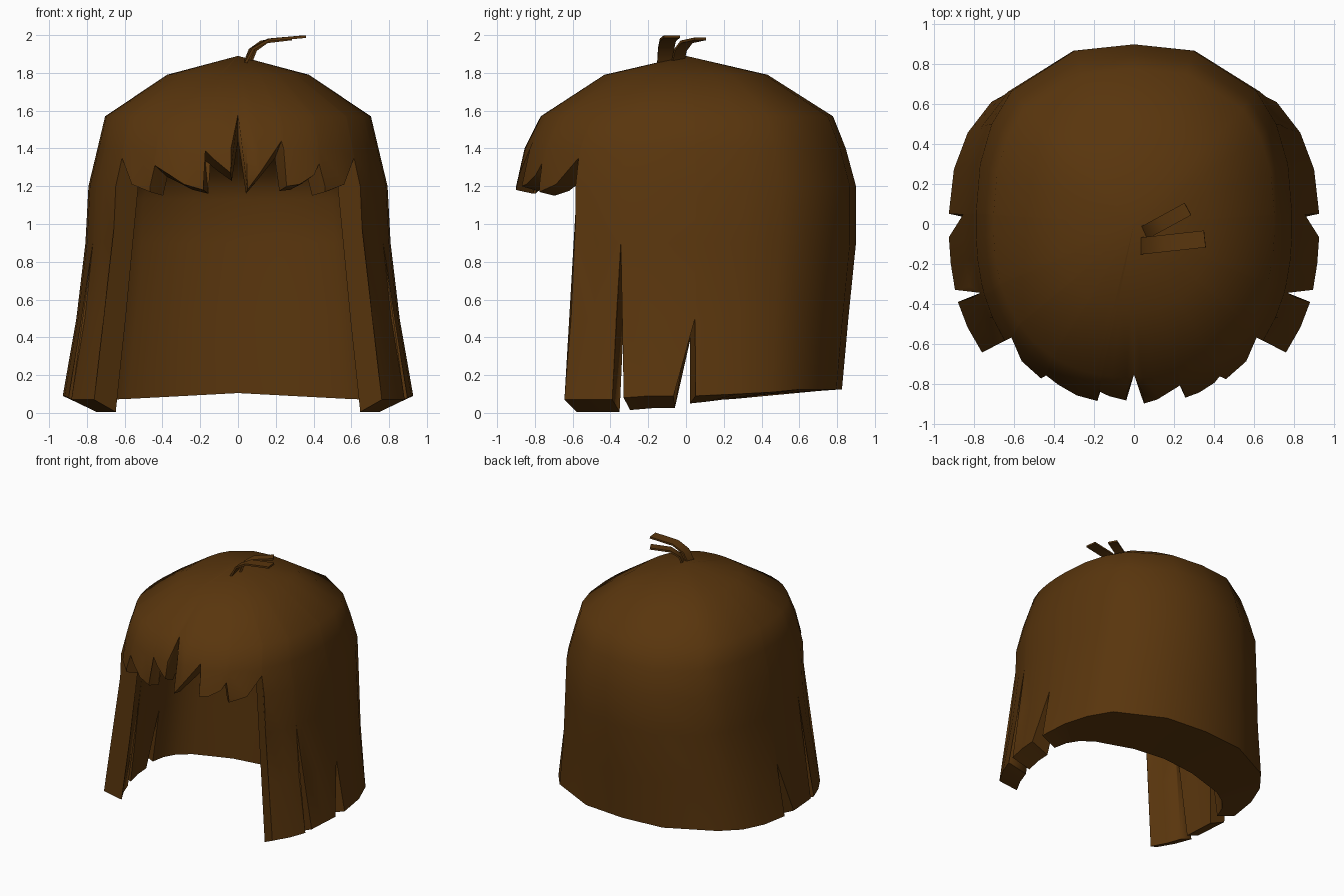
import bpy, bmesh, math
from mathutils import Vector

if "Cube" in bpy.data.objects:
    bpy.data.objects.remove(bpy.data.objects["Cube"])

mat = bpy.data.materials.new("brown_hair")
mat.diffuse_color = (0.10, 0.036, 0.004, 1)
mat.use_nodes = True
mat.node_tree.nodes["Principled BSDF"].inputs["Base Color"].default_value = mat.diffuse_color

RX, RY = 0.8, 0.9
ROWS = [1.89, 1.79, 1.57, 1.4, 1.2, 0.9, 0.5, 0.0]
# profile scale per row: width, front depth, back depth
SX = [0.0, 0.47, 0.88, 0.93, 0.99, 1.01, 1.07, 1.18]
SF = [0.0, 0.48, 0.855, 0.95, 1.0, 1.0, 1.04, 1.11]
SB = [0.0, 0.48, 0.865, 0.94, 1.0, 1.0, 0.955, 0.905]
NF, NB = 2.3, 2.5   # roundness of the plan, front and back


def lerp_rows(vals, z):
    for i in range(len(ROWS) - 1):
        if z >= ROWS[i + 1]:
            t = (ROWS[i] - z) / (ROWS[i] - ROWS[i + 1])
            return vals[i] + (vals[i + 1] - vals[i]) * t
    return vals[-1]


def front(x):
    return x, -RY * (1 - abs(x / RX) ** NF) ** (1 / NF)


def back(x):
    return x, RY * (1 - abs(x / RX) ** NB) ** (1 / NB)


def side(y, s):
    n = NF if y < 0 else NB
    return s * RX * (1 - abs(y / RY) ** n) ** (1 / n), y


def outer(p, z):
    sy = SF if p[1] < 0 else SB
    return Vector((p[0] * lerp_rows(SX, z), p[1] * lerp_rows(sy, z), z))


def inner(p, z, drop):
    v = outer(p, z)
    v.x *= 0.85 - 0.05 * max(0, p[1])
    v.y *= 0.9 if v.y < 0 else 0.42
    if z > 1.1:
        v.z = 1.1 + (z - 1.1) * (0.45 - 0.38 * v.y)
    if z < 0.3:
        v.z -= drop
    return v


# columns around the head: (plan point, hem height, inner hem drop)
fringe = [(-.65, 1.35), (-.57, 1.21), (-.47, 1.17), (-.46, 1.31), (-.39, 1.27),
          (-.29, 1.21), (-.185, 1.18), (-.22, 1.42), (-.13, 1.34), (-.04, 1.27),
          (0, 1.58), (.05, 1.18), (.12, 1.27), (.25, 1.44), (.26, 1.2),
          (.33, 1.21), (.415, 1.26), (.45, 1.32), (.465, 1.17), (.57, 1.21), (.65, 1.35)]
locks = [(-.585, .07), (-.47, .07), (-.355, .07), (-.345, .9), (-.30, .08), (-.18, .09),
         (-.06, .09), (.05, .5), (.056, .09), (.30, .10), (.5, .11)]


def lock_cols(s):
    return [(side(y, s), z, 0.065 if y < 0 else 0.04) for y, z in locks]


cols = [(front(x), z, 0) for x, z in fringe] + lock_cols(1)
cols += [(back(x), 0.125, 0.02 + 0.05 * abs(x)) for x in (0.62, 0.3, 0, -0.3, -0.62)]
cols += lock_cols(-1)[::-1]


def finish(bm, name, angle):
    bmesh.ops.remove_doubles(bm, verts=bm.verts, dist=0.0005)
    bmesh.ops.recalc_face_normals(bm, faces=bm.faces)
    me = bpy.data.meshes.new(name)
    bm.to_mesh(me)
    bm.free()
    ob = bpy.data.objects.new(name, me)
    bpy.context.collection.objects.link(ob)
    me.materials.append(mat)
    bpy.ops.object.select_all(action='DESELECT')
    ob.select_set(True)
    bpy.context.view_layer.objects.active = ob
    bpy.ops.object.shade_smooth_by_angle(angle=math.radians(angle))
    return ob


def add_quad(bm, pts):
    # skip repeated points where rows collapse onto the hem
    clean = []
    for p in pts:
        if all((p - q).length > 1e-5 for q in clean):
            clean.append(p)
    if len(clean) > 2:
        bm.faces.new([bm.verts.new(p) for p in clean])


# main hair: outer surface, inner cavity and hem
bm = bmesh.new()
for i, a in enumerate(cols):
    b = cols[(i + 1) % len(cols)]
    for r0, r1 in zip(ROWS, ROWS[1:]):
        za, zb = [max(r, a[1]) for r in (r0, r1)], [max(r, b[1]) for r in (r0, r1)]
        add_quad(bm, [outer(a[0], za[0]), outer(b[0], zb[0]),
                      outer(b[0], zb[1]), outer(a[0], za[1])])
        add_quad(bm, [inner(a[0], za[0], a[2]), inner(b[0], zb[0], b[2]),
                      inner(b[0], zb[1], b[2]), inner(a[0], za[1], a[2])])
    # hem and strand edges
    add_quad(bm, [outer(a[0], a[1]), outer(b[0], b[1]),
                  inner(b[0], b[1], b[2]), inner(a[0], a[1], a[2])])
finish(bm, "hair_shell", 46)


# loose wisps on the crown
def wisp(name, path, width, thick=0.014):
    d = path[-1] - path[0]
    across = Vector((-d.y, d.x, 0)).normalized() * width / 2
    bm = bmesh.new()
    rings = []
    for i, p in enumerate(path):
        t = (path[min(i + 1, len(path) - 1)] - path[max(i - 1, 0)]).normalized()
        n = t.cross(across).normalized() * thick / 2
        rings.append([bm.verts.new(q) for q in
                      (p + across + n, p - across + n, p - across - n, p + across - n)])
    for r, s in zip(rings, rings[1:]):
        for k in range(4):
            bm.faces.new((r[k], r[(k + 1) % 4], s[(k + 1) % 4], s[k]))
    bm.faces.new(rings[0])
    bm.faces.new(rings[-1])
    finish(bm, name, 40)


def wisp_path(start, end, top):
    prof = [(0, 0), (0.13, 0.55), (0.4, 0.88), (1, 1)]
    return [Vector((start[0] + (end[0] - start[0]) * u, start[1] + (end[1] - start[1]) * u,
                    1.85 + (top - 1.85) * h)) for u, h in prof]


wisp("wisp_front", wisp_path((0.035, -0.11), (0.355, -0.075), 1.992), 0.085)
wisp("wisp_back", wisp_path((0.05, -0.045), (0.27, 0.075), 1.98), 0.07)
